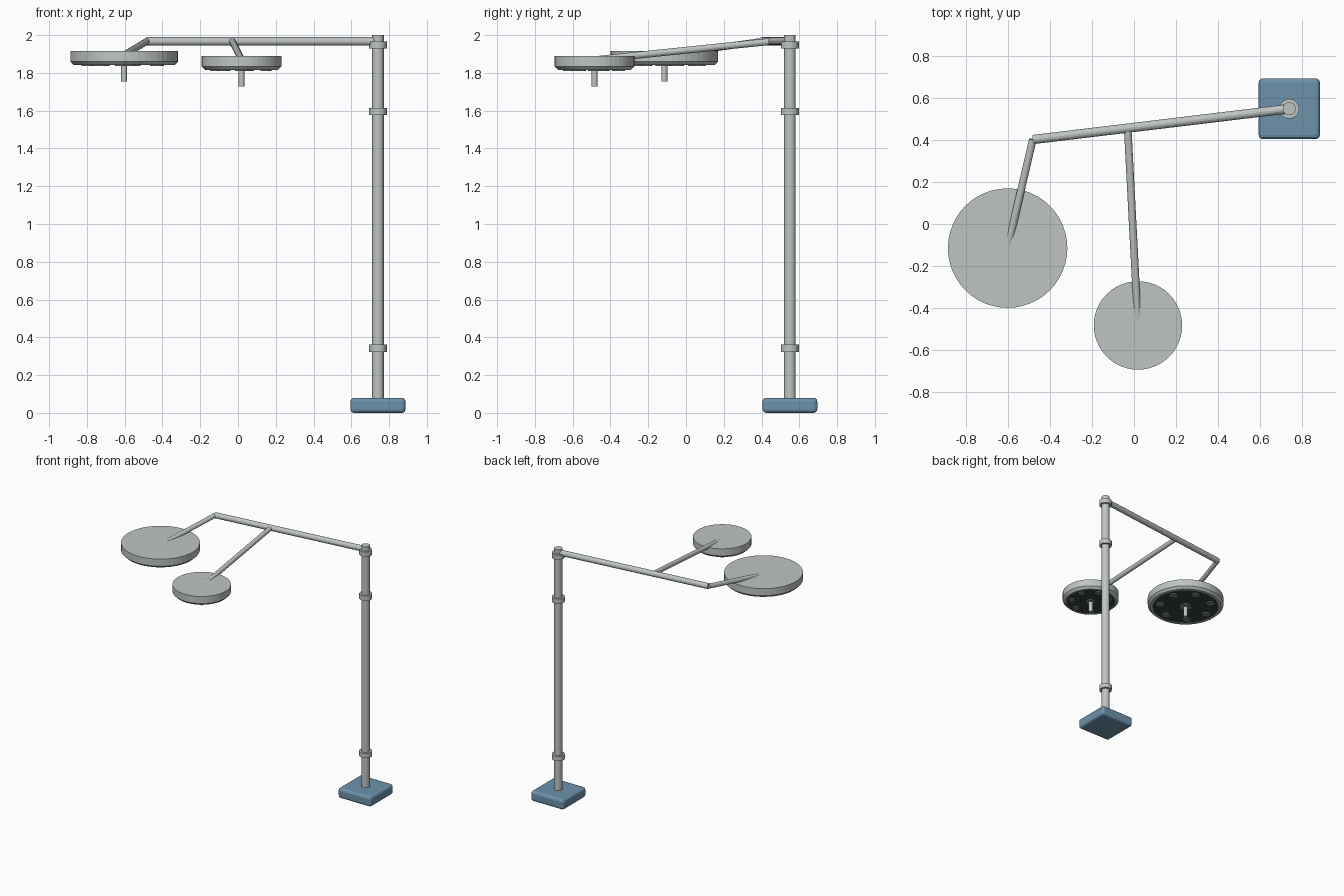
import bpy
import math
from mathutils import Vector

cube = bpy.data.objects.get("Cube")
if cube:
    bpy.data.objects.remove(cube, do_unlink=True)


def make_material(name, color):
    mat = bpy.data.materials.new(name)
    mat.use_nodes = True
    mat.diffuse_color = (*color, 1)
    for node in mat.node_tree.nodes:
        if node.type == 'BSDF_PRINCIPLED':
            node.inputs["Base Color"].default_value = (*color, 1)
    return mat


GREY = make_material("light grey metal", (0.52, 0.56, 0.55))
BLUE = make_material("steel blue", (0.15, 0.29, 0.41))
DARK = make_material("dark panel", (0.04, 0.05, 0.055))
LENS = make_material("lens grey", (0.2, 0.23, 0.24))


def finish(obj, name, mat):
    obj.name = obj.data.name = name
    obj.data.materials.append(mat)
    return obj


def rod(name, start, end, radius, mat=GREY, sides=24):
    """Straight cylinder between two points."""
    start, end = Vector(start), Vector(end)
    axis = end - start
    bpy.ops.mesh.primitive_cylinder_add(
        vertices=sides, radius=radius, depth=axis.length,
        location=(start + end) / 2,
        rotation=axis.to_track_quat('Z', 'Y').to_euler())
    return finish(bpy.context.object, name, mat)


def lathe(name, center, profile, mat, sides=48):
    """Solid turned from (radius, height) rings, capped at both ends."""
    verts, faces = [], []
    for r, z in profile:
        for i in range(sides):
            a = math.tau * i / sides
            verts.append((r * math.cos(a), r * math.sin(a), z))
    for k in range(len(profile) - 1):
        for i in range(sides):
            j = (i + 1) % sides
            low, high = k * sides, (k + 1) * sides
            faces.append((high + i, high + j, low + j, low + i))
    last = (len(profile) - 1) * sides
    faces.append(tuple(range(sides)))
    faces.append(tuple(reversed(range(last, last + sides))))
    mesh = bpy.data.meshes.new(name)
    mesh.from_pydata(verts, [], faces)
    obj = bpy.data.objects.new(name, mesh)
    bpy.context.collection.objects.link(obj)
    obj.location = center
    return finish(obj, name, mat)


# Base block with rounded edges
PX, PY = 0.741, 0.55
bpy.ops.mesh.primitive_cube_add(size=1, location=(PX, PY, 0.04))
base = finish(bpy.context.object, "base", BLUE)
base.scale = (0.292, 0.29, 0.08)
bpy.ops.object.transform_apply(location=False, rotation=False, scale=True)
bevel = base.modifiers.new("rounded edges", 'BEVEL')
bevel.width = 0.02
bevel.segments = 3

# Pole and its collars
rod("pole", (PX, PY, 0.07), (PX, PY, 2.0), 0.031)
for label, z in (("lower", 0.342), ("middle", 1.596), ("upper", 1.947)):
    rod(label + "_collar", (PX, PY, z - 0.019), (PX, PY, z + 0.019), 0.047)

# Main boom and the two lamp arms
elbow = Vector((-0.483, 0.403, 1.967))
pole_joint = Vector((PX, PY, 1.967))
branch = elbow.lerp(pole_joint, 0.37)
rod("main_boom", pole_joint, elbow, 0.022, sides=16)


def lamp_head(label, x, y, top, radius, arm_start, lens_count):
    """Round surgical lamp: housing, panel, lenses, hub and handle."""
    rod(label + "_arm", arm_start, (x, y, top - 0.02), 0.018, sides=16)
    inner = radius * 0.87
    bottom = -0.074
    lathe(label + "_housing", (x, y, top), [
        (radius, 0), (radius, -0.056), (radius - 0.018, bottom),
        (inner, bottom), (inner, bottom + 0.008)], GREY)
    panel_z = top + bottom + 0.004
    rod(label + "_panel", (x, y, panel_z), (x, y, panel_z + 0.006),
        inner, DARK, 48)
    for i in range(lens_count):
        a = math.tau * i / lens_count + math.radians(22)
        lx = x + radius * 0.68 * math.cos(a)
        ly = y + radius * 0.68 * math.sin(a)
        rod(f"{label}_lens_{i + 1}", (lx, ly, panel_z + 0.002),
            (lx, ly, panel_z - 0.009), radius * 0.115, LENS)
    rod(label + "_hub", (x, y, panel_z + 0.002), (x, y, panel_z - 0.009),
        radius * 0.165, LENS)
    rod(label + "_handle", (x, y, panel_z), (x, y, top - 0.161), 0.016)


lamp_head("large_lamp", -0.603, -0.115, 1.915, 0.285, elbow, 7)
lamp_head("small_lamp", 0.019, -0.484, 1.89, 0.211, branch, 7)
